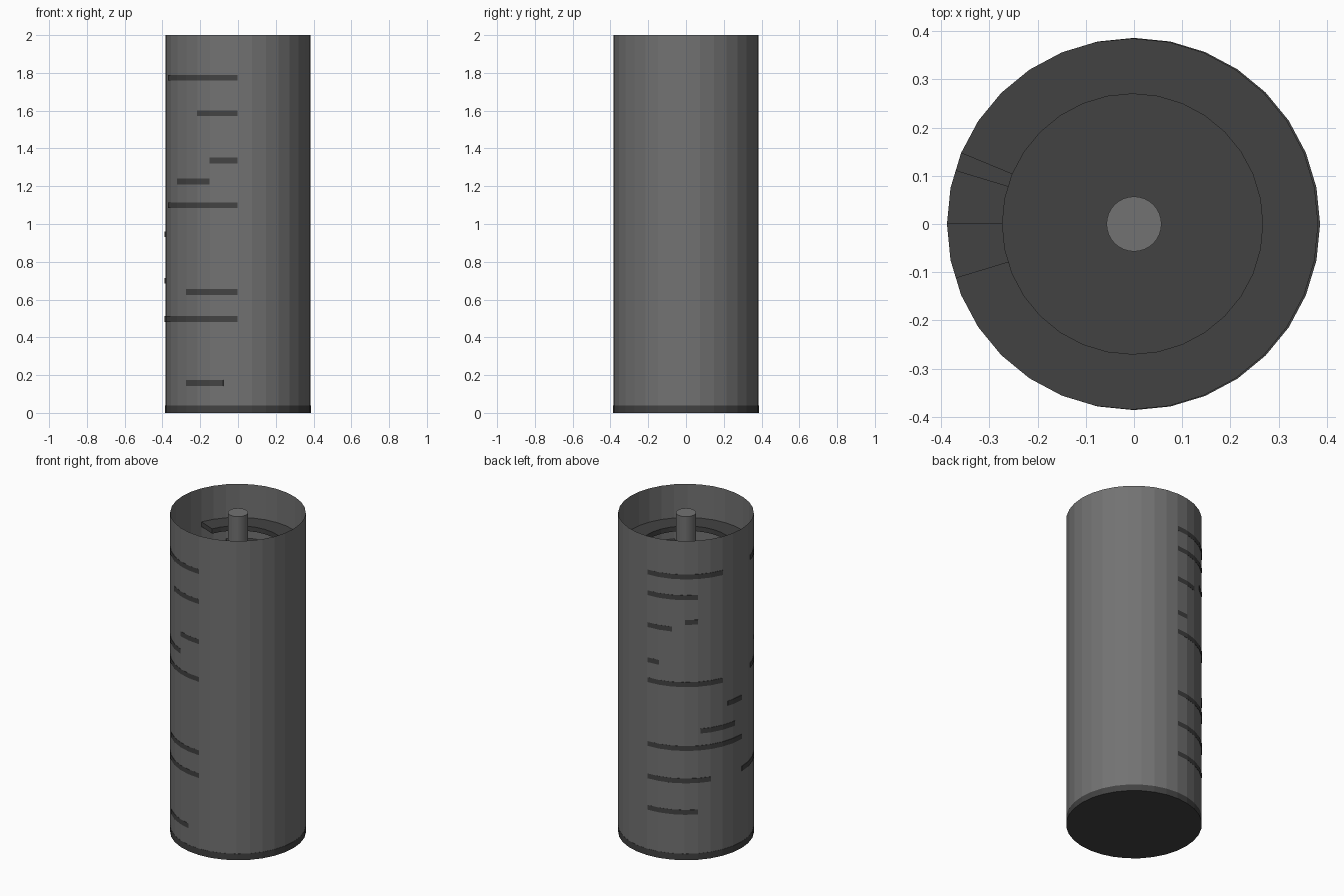
import bpy, bmesh
from math import radians, cos, sin

if "Cube" in bpy.data.objects:
    bpy.data.objects.remove(bpy.data.objects["Cube"])

R, INNER, POST, SIDES = 0.385, 0.27, 0.057, 32
BASE_H, SLAB = 0.04, 0.03


def material(name, v):
    m = bpy.data.materials.new(name)
    m.diffuse_color = (v, v, v, 1)
    m.use_nodes = True
    m.node_tree.nodes["Principled BSDF"].inputs["Base Color"].default_value = m.diffuse_color
    return m


mid_grey = material("mid_grey", 0.17)
dark_grey = material("dark_grey", 0.055)


def finish(name, bm, mat):
    bmesh.ops.recalc_face_normals(bm, faces=bm.faces)
    me = bpy.data.meshes.new(name)
    bm.to_mesh(me)
    bm.free()
    me.materials.append(mat)
    ob = bpy.data.objects.new(name, me)
    bpy.context.collection.objects.link(ob)
    return ob


def cylinder(name, r, z0, z1, mat, capped=True):
    bm = bmesh.new()
    rings = [[bm.verts.new((r * cos(radians(i * 360 / SIDES)),
                            r * sin(radians(i * 360 / SIDES)), z))
              for i in range(SIDES)] for z in (z0, z1)]
    lo, hi = rings
    for i in range(SIDES):
        j = (i + 1) % SIDES
        bm.faces.new((lo[i], lo[j], hi[j], hi[i]))
    if capped:
        bm.faces.new(lo[::-1])
        bm.faces.new(hi)
    return finish(name, bm, mat)


def ring_angles(a0, a1):
    # arc ends plus every wall corner between them
    step = 360 / SIDES
    corners = [k * step for k in range(-SIDES, 3 * SIDES)]
    return [a0] + [a for a in corners if a0 + 0.1 < a < a1 - 0.1] + [a1]


def rim(r, a):
    # point on the polygonal rim at angle a
    step = 360 / SIDES
    off = (a % step) - step / 2
    rr = r * cos(radians(step / 2)) / cos(radians(off))
    return rr * cos(radians(a)), rr * sin(radians(a))


def ledge(name, z, a0, a1):
    bm = bmesh.new()
    sections = []
    for a in ring_angles(a0, a1):
        loop = []
        for r, h in ((INNER, -1), (R, -1), (R, 1), (INNER, 1)):
            x, y = rim(r, a)
            loop.append(bm.verts.new((x, y, z + h * SLAB / 2)))
        sections.append(loop)
    for p, q in zip(sections, sections[1:]):
        for k in range(4):
            m = (k + 1) % 4
            bm.faces.new((p[k], p[m], q[m], q[k]))
    bm.faces.new(sections[0])
    bm.faces.new(sections[-1][::-1])
    ob = finish(name, bm, dark_grey)
    ob.location.x = -0.003   # ledges poke slightly through the left half
    return ob


# Base, open tube and central post
cylinder("base", R + 0.001, 0, BASE_H, dark_grey)
cylinder("outer_tube", R, BASE_H, 2, mid_grey, capped=False)
cylinder("central_post", POST, BASE_H, 2, mid_grey)

# Ring-shaped ledges: height, start angle, end angle
ledges = [
    (1.775, 196.9, 517.5), (1.645, -45, 135), (1.587, 236.25, 405),
    (1.49, 123.75, 135), (1.445, -67.5, 112.5), (1.336, 247.5, 427.5),
    (1.225, 213.75, 247.5), (1.225, -67.5, 101.25), (1.10, 196.9, 517.5),
    (0.945, 163.1, 180), (0.805, 137, 171), (0.70, -45, 180),
    (0.64, 225, 405), (0.497, 180, 506.25), (0.30, -45, 135),
    (0.158, 225, 258.75),
]
for i, (z, a0, a1) in enumerate(ledges):
    ledge(f"ledge_{i + 1}", z, a0, a1)
